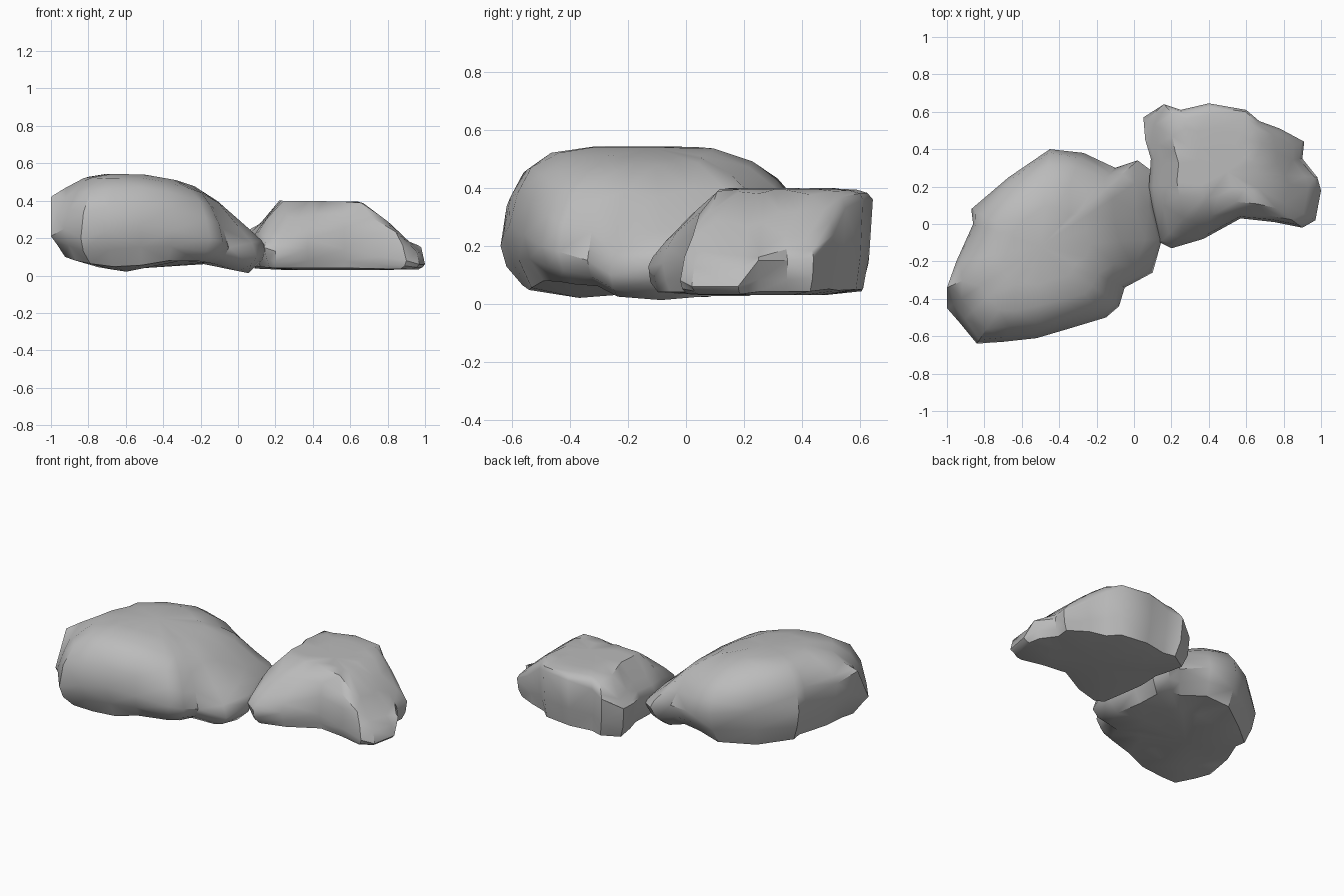
import bpy, bmesh, random

if "Cube" in bpy.data.objects:
    bpy.data.objects.remove(bpy.data.objects["Cube"])

random.seed(4)
stone = bpy.data.materials.new("grey stone")
stone.diffuse_color = (0.5, 0.5, 0.5, 1)
stone.use_nodes = True
stone.node_tree.nodes["Principled BSDF"].inputs["Base Color"].default_value = stone.diffuse_color


def interp(table, v):
    """Piecewise linear profile lookup."""
    if v <= table[0][0]:
        return table[0][1]
    for (a, p), (b, q) in zip(table, table[1:]):
        if v <= b:
            return p + (q - p) * (v - a) / (b - a)
    return table[-1][1]


def rock(name, rim, centre, top, base, upper, lower, jitter):
    """Rings shrink from the rim to a crown above and to a sole below."""
    bm = bmesh.new()
    cx, cy = centre

    def ring(scale, g, limit):
        out = []
        for i, (x, y, z) in enumerate(rim):
            j = 0 if scale == 1 else random.uniform(-jitter, jitter)
            px, py = cx + (x - cx) * (scale + j), cy + (y - cy) * (scale + j)
            pz = z + (limit(px, py) - z) * g
            out.append(bm.verts.new((px, py, pz)))
        return out

    rings = [ring(s, g, base) for s, g in reversed(lower)]
    rings.append(ring(1, 0, top))
    rings += [ring(s, g, top) for s, g in upper]
    n = len(rim)
    for a, b in zip(rings, rings[1:]):
        for i in range(n):
            k = (i + 1) % n
            bm.faces.new((a[i], a[k], b[k], b[i]))
    for r, limit in ((rings[0], base), (rings[-1], top)):
        mid = bm.verts.new((cx, cy, limit(cx, cy)))
        for i in range(n):
            bm.faces.new((r[i], r[(i + 1) % n], mid))
    bmesh.ops.triangulate(bm, faces=bm.faces)
    bmesh.ops.recalc_face_normals(bm, faces=bm.faces)
    mesh = bpy.data.meshes.new(name)
    bm.to_mesh(mesh)
    bm.free()
    mesh.materials.append(stone)
    ob = bpy.data.objects.new(name, mesh)
    bpy.context.collection.objects.link(ob)
    bpy.ops.object.select_all(action='DESELECT')
    ob.select_set(True)
    bpy.context.view_layer.objects.active = ob
    bpy.ops.object.shade_smooth_by_angle(angle=0.7)


# large rock: domed body with a low tail reaching to the right
large_rim = [
    (-1, -.45, .21), (-.93, -.53, .25), (-.84, -.64, .2), (-.7, -.63, .24),
    (-.52, -.61, .27), (-.35, -.56, .24), (-.15, -.5, .2), (-.08, -.44, .18),
    (-.05, -.34, .15), (.1, -.26, .1), (.15, -.08, .14), (.1, .1, .18),
    (.1, .28, .16), (.02, .34, .17), (-.1, .3, .2), (-.27, .38, .24),
    (-.45, .4, .27), (-.67, .25, .3), (-.87, .08, .28), (-.86, 0, .32),
    (-.95, -.2, .38), (-1, -.34, .42)]
large_top = [(-1, .44), (-.9, .5), (-.78, .545), (-.5, .54), (-.33, .51),
             (-.15, .45), (0, .32), (.15, .24)]
large_base = [(-1, .15), (-.9, .07), (-.6, .02), (-.3, .08),
              (-.1, .05), (.05, 0), (.15, .03)]
rock("large_rock", large_rim, (-.5, -.12),
     lambda x, y: interp(large_top, x) - max(0, y - .1) * .2,
     lambda x, y: interp(large_base, x),
     [(.95, .42), (.85, .74), (.66, .93), (.4, 1)],
     [(.95, .5), (.84, .92), (.5, 1)], .018)

# small rock: flat crown, steep back and left walls, long front and right slopes
small_rim = [
    (.05, .57, .24), (.16, .64, .3), (.25, .61, .33), (.4, .645, .36),
    (.6, .61, .36), (.67, .55, .33), (.78, .51, .24), (.91, .44, .16),
    (.9, .35, .15), (.98, .25, .15), (1, .18, .06), (.97, .02, .06),
    (.9, -.02, .08), (.75, .01, .1), (.57, .03, .14), (.37, -.08, .14),
    (.2, -.13, .13), (.14, -.1, .15), (.1, .08, .18), (.08, .2, .2),
    (.09, .35, .22), (.06, .45, .23)]
small_x = [(.05, .22), (.14, .3), (.22, .4), (.66, .395), (.8, .29),
           (.92, .18), (1, .16)]
small_y = [(-.13, .17), (0, .29), (.12, .4)]
rock("small_rock", small_rim, (.5, .28),
     lambda x, y: min(interp(small_x, x), interp(small_y, y)),
     lambda x, y: .03 - .015 * (y > .5),
     [(.96, .6), (.86, .9), (.65, 1), (.35, 1)],
     [(.97, .55), (.92, .9), (.55, 1)], .014)
